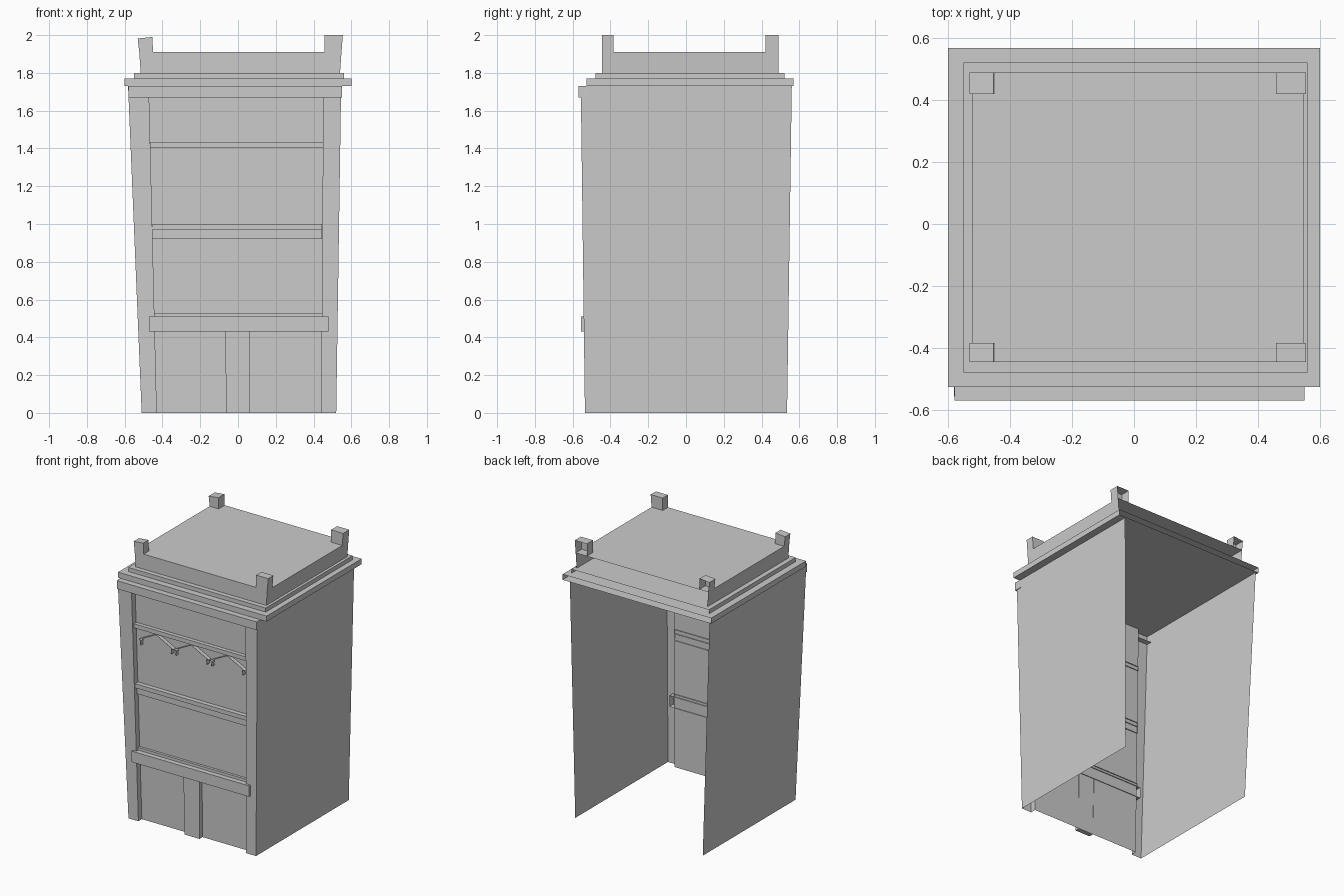
import bpy
import bmesh

if "Cube" in bpy.data.objects:
    bpy.data.objects.remove(bpy.data.objects["Cube"])


def make(name, verts, faces):
    me = bpy.data.meshes.new(name)
    me.from_pydata(verts, [], faces)
    me.update()
    ob = bpy.data.objects.new(name, me)
    bpy.context.collection.objects.link(ob)
    return ob


def box(name, x, y, z, top_x=None, skip=""):
    """Box from ranges; top_x leans the sides, skip lists open sides."""
    tx = top_x or x
    v = [(x[0], y[0], z[0]), (x[1], y[0], z[0]), (x[1], y[1], z[0]), (x[0], y[1], z[0]),
         (tx[0], y[0], z[1]), (tx[1], y[0], z[1]), (tx[1], y[1], z[1]), (tx[0], y[1], z[1])]
    sides = {"d": (0, 3, 2, 1), "u": (4, 5, 6, 7), "f": (0, 1, 5, 4),
             "r": (1, 2, 6, 5), "b": (2, 3, 7, 6), "l": (3, 0, 4, 7)}
    return make(name, v, [f for k, f in sides.items() if k not in skip])


def loft(name, a, b):
    """Open sheet between two matching polylines."""
    n = len(a)
    return make(name, a + b, [(i, i + 1, n + i + 1, n + i) for i in range(n - 1)])


def wall(name, bottom, top):
    return loft(name, [(x, y, 0) for x, y in bottom], [(x, y, 1.73) for x, y in top])


# Side walls, each folded around into a front pillar and its recess return
wall("left_wall",
     [(-.51, .535), (-.51, -.535), (-.43, -.535), (-.43, -.495)],
     [(-.582, .56), (-.582, -.557), (-.472, -.557), (-.472, -.515)])
wall("right_wall",
     [(.44, -.495), (.44, -.535), (.52, -.535), (.52, .535)],
     [(.452, -.515), (.452, -.557), (.546, -.557), (.546, .56)])

# Recessed front wall
wall("front_wall", [(-.43, -.495), (.44, -.495)], [(-.472, -.515), (.452, -.515)])

# Ground floor pilaster and horizontal ledges
box("pilaster", (-.06, .06), (-.53, -.495), (0, .43), (-.07, .06), "b")
box("ground_ledge", (-.47, .48), (-.557, -.495), (.43, .51), skip="b")
box("window_sill", (-.445, .445), (-.52, -.495), (.51, .53), skip="b")
box("mid_fascia", (-.452, .445), (-.522, -.5), (.92, .97), skip="b")
box("mid_ledge", (-.453, .446), (-.54, -.5), (.97, 1.0), skip="b")
box("upper_band", (-.463, .45), (-.54, -.505), (1.405, 1.435), skip="b")

# Three small gable hoods with bent feet, as thin sheets off the front wall
half = [(.118, 1.295), (.128, 1.295), (.122, 1.328), (.14, 1.33)]
for i, cx in enumerate((-.285, 0, .29)):
    line = [(-x, z) for x, z in half] + [(0, 1.402)] + half[::-1]
    loft(f"gable_hood_{i + 1}", [(cx + x, -.54, z) for x, z in line],
         [(cx + x, -.51, z) for x, z in line])

# Lintel and stepped cornice, open at the back
box("lintel", (-.58, .55), (-.57, -.515), (1.67, 1.73), skip="b")
box("cornice_slab", (-.60, .60), (-.527, .568), (1.73, 1.77), skip="b")
box("cornice_step", (-.55, .56), (-.48, .522), (1.77, 1.80), skip="bd")
box("parapet", (-.515, .54), (-.445, .49), (1.80, 1.91), (-.523, .548), "bd")

# Corner posts; the rear pair is open at the back
for row, y, skip in (("front", (-.445, -.385), "d"), ("rear", (.42, .49), "bd")):
    left = box(f"{row}_left_post", (-.523, -.45), y, (1.91, 1.99), (-.531, -.453), skip)
    for v in left.data.vertices:
        if v.co.z > 1.95 and v.co.x < -.5:
            v.co.z = 1.982
    box(f"{row}_right_post", (.458, .548), y, (1.91, 2.0), (.458, .555), skip)
